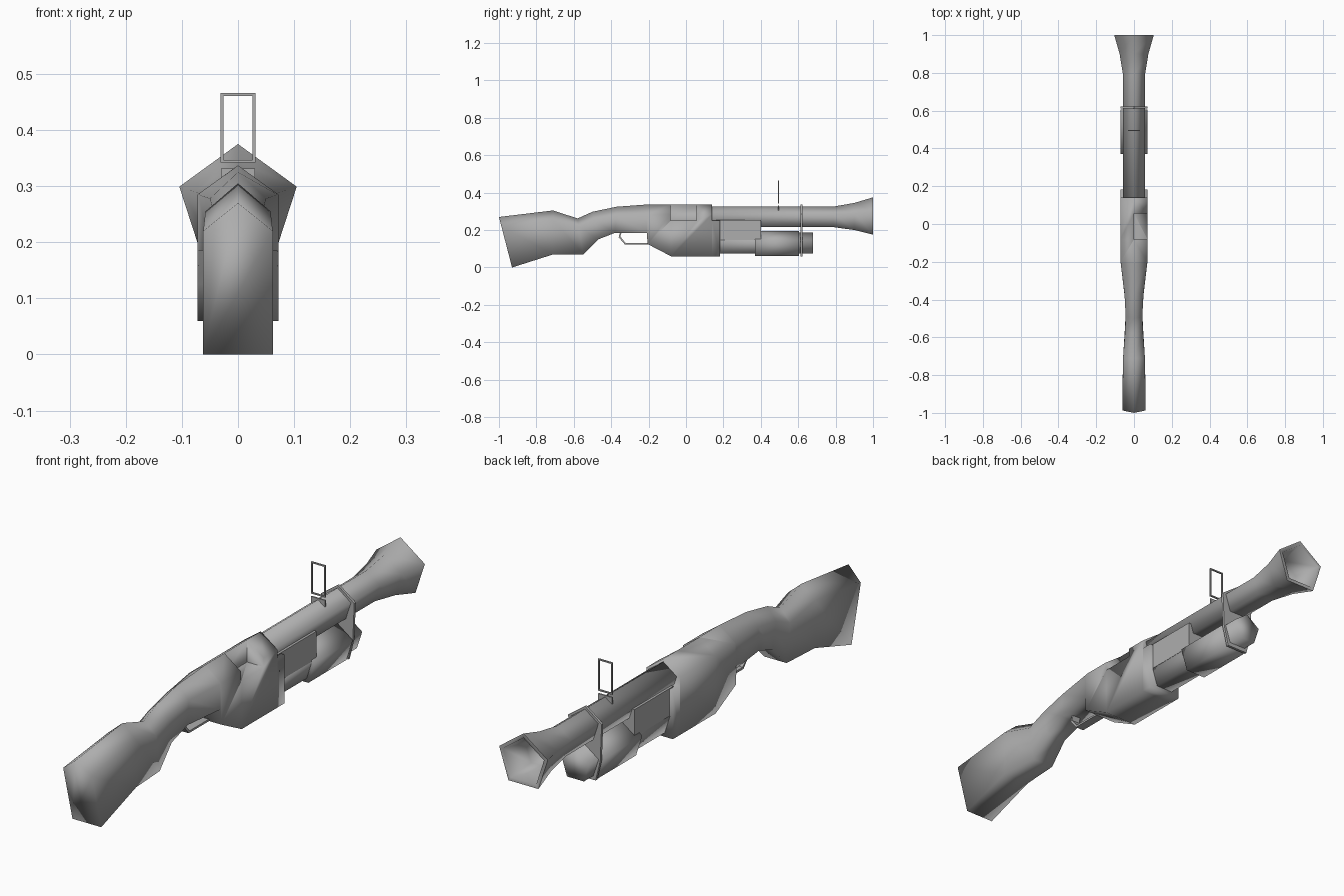
import bpy, bmesh, math

cube = bpy.data.objects.get("Cube")
if cube:
    bpy.data.objects.remove(cube, do_unlink=True)

# Single grey finish
grey = bpy.data.materials.new("gunmetal_grey")
grey.use_nodes = True
colour = (0.42, 0.42, 0.42, 1)
grey.diffuse_color = colour
grey.node_tree.nodes["Principled BSDF"].inputs["Base Color"].default_value = colour


def finish(name, bm, angle=100):
    bmesh.ops.recalc_face_normals(bm, faces=bm.faces[:])
    mesh = bpy.data.meshes.new(name)
    bm.to_mesh(mesh)
    bm.free()
    mesh.materials.append(grey)
    obj = bpy.data.objects.new(name, mesh)
    bpy.context.collection.objects.link(obj)
    bpy.ops.object.select_all(action='DESELECT')
    obj.select_set(True)
    bpy.context.view_layer.objects.active = obj
    bpy.ops.object.shade_smooth_by_angle(angle=math.radians(angle))
    return obj


def loft(name, sections, angle=100):
    """Skin a list of equal-length point rings and cap both ends."""
    bm = bmesh.new()
    rings = [[bm.verts.new(p) for p in s] for s in sections]
    n = len(rings[0])
    for a, b in zip(rings, rings[1:]):
        for i in range(n):
            j = (i + 1) % n
            bm.faces.new((a[i], a[j], b[j], b[i]))
    bm.faces.new(rings[0])
    bm.faces.new(rings[-1])
    return finish(name, bm, angle)


def pentagon(y, r, z):
    """Five-sided ring with its point upward."""
    return [(r * math.sin(math.tau * i / 5), y, z + r * math.cos(math.tau * i / 5))
            for i in range(5)]


def house(y_top, y_low, w, low, shoulder, top):
    """Flat-bottomed ring with upright sides and a ridge; may lean in y."""
    t = (top - shoulder) / (top - low)
    y_mid = y_top + (y_low - y_top) * t
    return [(0, y_top, top), (w, y_mid, shoulder), (w, y_low, low),
            (-w, y_low, low), (-w, y_mid, shoulder)]


def plate(name, outline, y, thick):
    """Thin upright plate from an x, z outline."""
    return loft(name, [[(x, y + s * thick / 2, z) for x, z in outline] for s in (-1, 1)], 30)


def box(name, x0, x1, y0, y1, z0, z1):
    ring = [(x0, z0), (x1, z0), (x1, z1), (x0, z1)]
    return loft(name, [[(x, y, z) for x, z in ring] for y in (y0, y1)], 30)


# Stock and receiver in one flowing body
body = loft("stock_and_receiver", [house(*s) for s in (
    (-1.00, -0.93, 0.062, 0.000, 0.220, 0.270),
    (-0.71, -0.71, 0.058, 0.070, 0.255, 0.305),
    (-0.58, -0.55, 0.048, 0.070, 0.218, 0.262),
    (-0.50, -0.47, 0.044, 0.150, 0.255, 0.298),
    (-0.37, -0.38, 0.050, 0.185, 0.278, 0.325),
    (-0.205, -0.21, 0.070, 0.185, 0.285, 0.337),
    (-0.20, -0.205, 0.072, 0.125, 0.285, 0.337),
    (-0.08, -0.08, 0.072, 0.060, 0.285, 0.337),
    (0.14, 0.14, 0.072, 0.060, 0.285, 0.337),
    (0.14, 0.14, 0.072, 0.060, 0.250, 0.252),
    (0.183, 0.183, 0.072, 0.060, 0.250, 0.252),
)])

# Ejection port cut into the left side of the receiver
cutter = box("port_cutter", 0, 0.2, -0.083, 0.056, 0.25, 0.5)
cutter.hide_render = True
cut = body.modifiers.new("ejection_port", 'BOOLEAN')
cut.operation = 'DIFFERENCE'
cut.solver = 'EXACT'
cut.object = cutter
bpy.context.view_layer.objects.active = body
bpy.ops.object.modifier_apply(modifier=cut.name)
bpy.data.objects.remove(cutter, do_unlink=True)

# Barrel with flared, hollow muzzle
loft("barrel", [pentagon(y, r, 0.265) for y, r in (
    (0.10, 0.061), (0.79, 0.061), (0.90, 0.080), (1.00, 0.110),
    (1.00, 0.093), (0.90, 0.064), (0.80, 0.045))])

# Magazine tube and sliding pump
loft("magazine_tube", [pentagon(y, 0.062, 0.126) for y in (0.15, 0.68)])
loft("pump_grip", [pentagon(y, 0.0746, 0.121) for y in (0.37, 0.605)])

# Cover joining barrel and tube ahead of the receiver
box("barrel_cover", -0.058, 0.058, 0.16, 0.40, 0.147, 0.254)

# Band clamping barrel and tube together
half = [(0.072, 0.285), (0.066, 0.14), (0.046, 0.06)]
plate("barrel_band", [(0, 0.337)] + half + [(-x, z) for x, z in reversed(half)], 0.617, 0.01)

# Sight base straddling the barrel, and open leaf frame above it
plate("sight_base", [(-0.03, 0.305), (0.03, 0.305), (0.03, 0.331), (-0.03, 0.331)], 0.495, 0.006)
for side, x in (("left", 0.0285), ("right", -0.0285)):
    box("sight_post_" + side, x - 0.0025, x + 0.0025, 0.492, 0.498, 0.342, 0.466)
for level, z in (("bottom", 0.3445), ("top", 0.4635)):
    box("sight_bar_" + level, -0.031, 0.031, 0.492, 0.498, z - 0.0025, z + 0.0025)

# Trigger guard: bent strip under the wrist
outer = [(-0.20, 0.124), (-0.328, 0.124), (-0.360, 0.162), (-0.352, 0.19)]
inner = [(-0.344, 0.19), (-0.351, 0.165), (-0.324, 0.132), (-0.20, 0.132)]
loft("trigger_guard", [[(x, y, z) for y, z in outer + inner] for x in (-0.018, 0.018)], 30)
